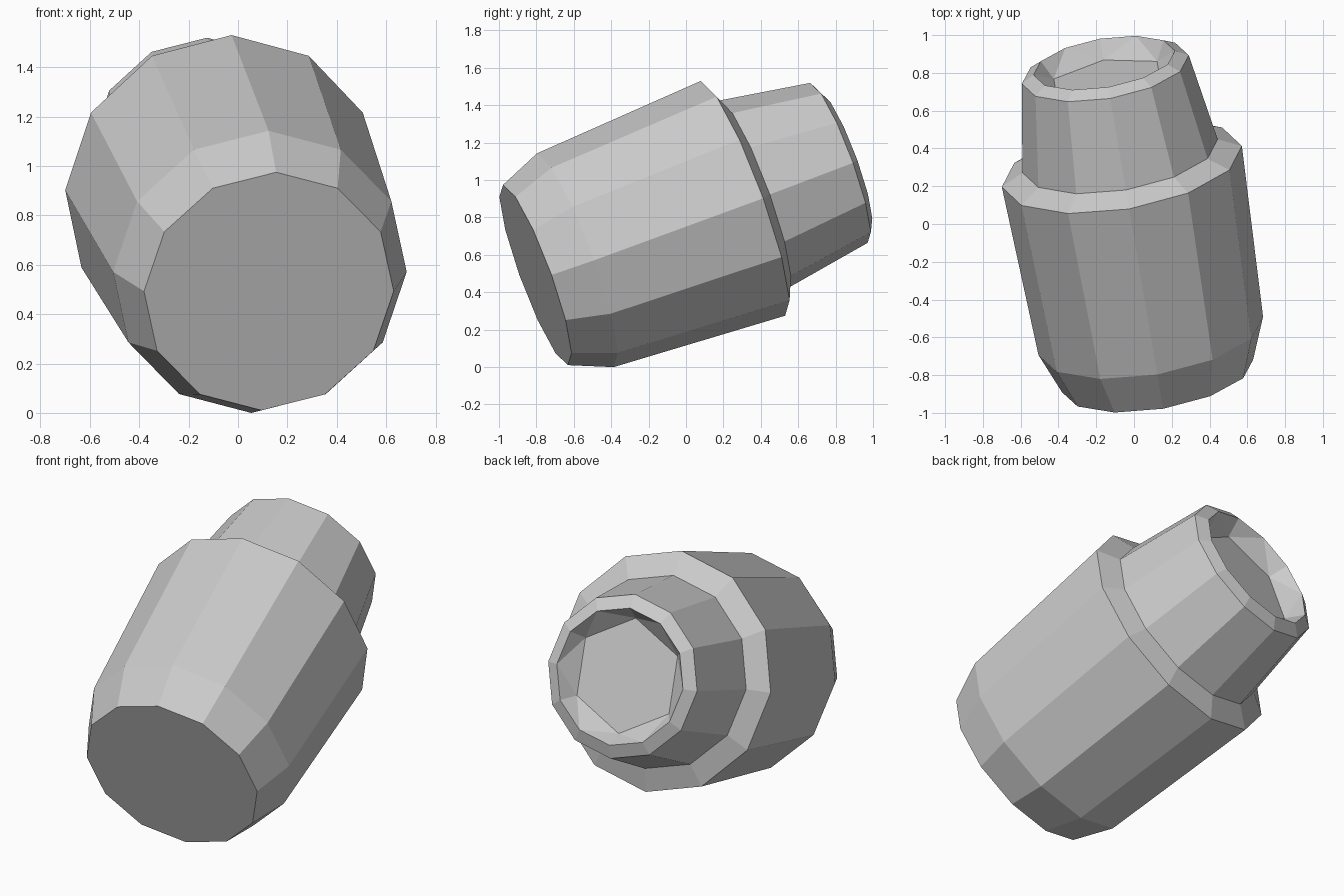
import bpy, bmesh, math
from mathutils import Vector

if "Cube" in bpy.data.objects:
    bpy.data.objects.remove(bpy.data.objects["Cube"])

# Tilted axis of the jar and the two directions across it
axis = Vector((-0.158, 0.926, 0.342)).normalized()
up = (Vector((0, 0, 1)) - axis * axis.z).normalized()
side = axis.cross(up)
base = Vector((0.125, -0.805, 0.4925))

bm = bmesh.new()


def ring(dist, radius, squash=1.0, count=12):
    """Ring of vertices around the axis, the first one at the top."""
    verts = []
    for i in range(count):
        a = 2 * math.pi * i / count
        verts.append(bm.verts.new(base + axis * dist
                                  + side * (radius * squash * math.sin(a))
                                  + up * (radius * math.cos(a))))
    return verts


# Profile: base, bevel, shoulder edge, neck foot, outer rim, inner rim
profile = [(0, 0.513, 1), (0.23, 0.608, 0.992), (1.198, 0.668, 0.965),
           (1.258, 0.535, 0.98), (1.752, 0.455, 0.985), (1.79, 0.38, 1)]
rings = [ring(*p) for p in profile]
for a, b in zip(rings, rings[1:]):
    for i in range(12):
        j = (i + 1) % 12
        bm.faces.new((a[i], a[j], b[j], b[i]))
bm.faces.new(rings[0])

# Recessed hexagonal floor inside the mouth
mouth = rings[-1]
floor = ring(1.69, 0.32, 1, 6)
bm.faces.new(floor)
for i in range(6):
    j = (i + 1) % 6
    m0, m1, m2 = mouth[2 * i], mouth[2 * i + 1], mouth[2 * j]
    bm.faces.new((m0, m1, floor[i]))
    bm.faces.new((m1, floor[j], floor[i]))
    bm.faces.new((m1, m2, floor[j]))

bmesh.ops.recalc_face_normals(bm, faces=bm.faces[:])
mesh = bpy.data.meshes.new("jar")
bm.to_mesh(mesh)
bm.free()
bpy.context.collection.objects.link(bpy.data.objects.new("jar", mesh))
